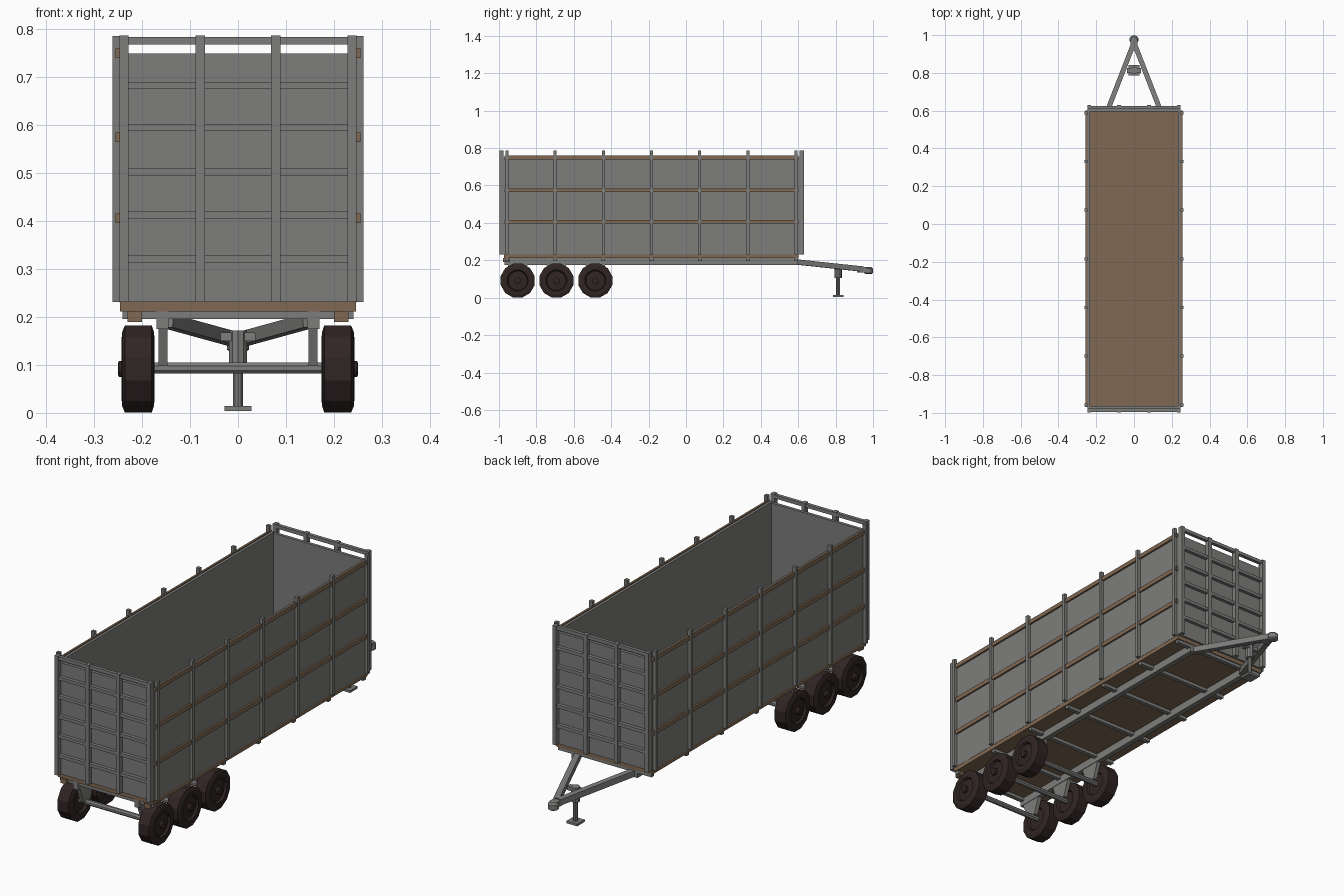
import bpy, bmesh, math
from mathutils import Vector, Matrix

if "Cube" in bpy.data.objects:
    bpy.data.objects.remove(bpy.data.objects["Cube"])


def material(name, rgb):
    m = bpy.data.materials.new(name)
    m.diffuse_color = (*rgb, 1)
    m.use_nodes = True
    m.node_tree.nodes["Principled BSDF"].inputs["Base Color"].default_value = m.diffuse_color
    return m


GREY = material("steel_grey", (0.205, 0.205, 0.2))
BROWN = material("wood_brown", (0.215, 0.14, 0.085))
DARK = material("tyre_dark", (0.03, 0.018, 0.018))


def finish(bm, name, mat):
    bmesh.ops.recalc_face_normals(bm, faces=bm.faces)
    me = bpy.data.meshes.new(name)
    bm.to_mesh(me)
    bm.free()
    me.materials.append(mat)
    ob = bpy.data.objects.new(name, me)
    bpy.context.collection.objects.link(ob)
    return ob


def box(name, mat, x, y, z):
    """Box given by its (low, high) range on each axis."""
    bm = bmesh.new()
    bmesh.ops.create_cube(bm, size=1)
    for v in bm.verts:
        v.co = [(r[0] + r[1]) / 2 + c * (r[1] - r[0]) for c, r in zip(v.co, (x, y, z))]
    return finish(bm, name, mat)


def beam(name, mat, a, b, w, h):
    """Square bar from a to b, width w, height h."""
    a, b = Vector(a), Vector(b)
    d = (b - a).normalized()
    side = d.cross(Vector((0, 0, 1))).normalized()
    up = side.cross(d)
    rot = Matrix((side, d, up)).transposed().to_4x4()
    bm = bmesh.new()
    bmesh.ops.create_cube(bm, size=1)
    bmesh.ops.scale(bm, vec=(w, (b - a).length, h), verts=bm.verts)
    bmesh.ops.transform(bm, matrix=Matrix.Translation((a + b) / 2) @ rot, verts=bm.verts)
    return finish(bm, name, mat)


def lathe(name, mat, profile, centre, axis, n=12):
    """Revolve (radius, offset) points about the x or z axis."""
    bm = bmesh.new()
    rings = []
    for r, o in profile:
        ring = []
        for i in range(n):
            t = math.tau * (i + 0.5) / n
            c, s = r * math.cos(t), r * math.sin(t)
            p = (o, c, s) if axis == "x" else (c, s, o)
            ring.append(bm.verts.new(Vector(centre) + Vector(p)))
        rings.append(ring)
    for a, b in zip(rings, rings[1:]):
        for i in range(n):
            j = (i + 1) % n
            bm.faces.new((a[i], a[j], b[j], b[i]))
    bm.faces.new(rings[0])
    bm.faces.new(rings[-1])
    return finish(bm, name, mat)


def prism(name, mat, yz, x):
    """Side outline (y, z) extruded over an x range."""
    bm = bmesh.new()
    f = bm.faces.new([bm.verts.new((x[0], *p)) for p in yz])
    ext = bmesh.ops.extrude_face_region(bm, geom=[f])["geom"]
    bmesh.ops.translate(bm, vec=(x[1] - x[0], 0, 0),
                        verts=[v for v in ext if isinstance(v, bmesh.types.BMVert)])
    return finish(bm, name, mat)


def span(s, lo, hi):
    return tuple(sorted((s * lo, s * hi)))


POSTS = [-0.957 + 0.2575 * i for i in range(7)]
AXLES = (-0.9, -0.693, -0.485)

# floor
box("floor", BROWN, (-0.246, 0.246), (-0.972, 0.602), (0.211, 0.231))

# side walls with posts and wooden rails
for s in (-1, 1):
    box("side_wall", GREY, span(s, 0.234, 0.247), (-0.968, 0.6), (0.23, 0.755))
    for z in (0.75, 0.575, 0.406):
        box("side_rail", BROWN, span(s, 0.246, 0.2555), (-0.97, 0.602), (z - 0.01, z + 0.01))
    for y in POSTS:
        box("side_post", GREY, span(s, 0.246, 0.262), (y - 0.008, y + 0.008), (0.231, 0.786))

# end gates: panel, uprights and horizontal bars
for name, y0, d in (("tail", -0.968, -1), ("nose", 0.6, 1)):
    def depth(a, b):
        return tuple(sorted((y0 + d * a, y0 + d * b)))
    box(name + "_gate_panel", GREY, (-0.246, 0.246), depth(-0.004, 0.01), (0.231, 0.75))
    for x, w in ((-0.2375, 0.0095), (-0.079, 0.01), (0.079, 0.01), (0.2375, 0.0095)):
        box(name + "_gate_upright", GREY, (x - w, x + w), depth(0.008, 0.03), (0.231, 0.787))
    for z in (0.321, 0.4125, 0.503, 0.595, 0.683):
        box(name + "_gate_bar", GREY, (-0.23, 0.23), depth(0.009, 0.026), (z - 0.0075, z + 0.0075))
    box(name + "_gate_top_bar", GREY, (-0.23, 0.23), depth(0.01, 0.026), (0.768, 0.784))

# chassis: main beams and cross members
for s in (-1, 1):
    box("main_beam", GREY, span(s, 0.145, 0.17), (-0.97, 0.6), (0.175, 0.212))
    box("rear_block", BROWN, span(s, 0.2, 0.231), (-0.978, -0.945), (0.19, 0.212))
for y in POSTS:
    box("cross_member", GREY, (-0.241, 0.241), (y - 0.01, y + 0.01), (0.196, 0.212))

# axles, hangers and wheels
TYRE = ((0.014, 0.25), (0.017, 0.248), (0.017, 0.236), (0.036, 0.233), (0.052, 0.233),
        (0.058, 0.243), (0.079, 0.242), (0.094, 0.236), (0.094, 0.18), (0.079, 0.175),
        (0.056, 0.174), (0.05, 0.185), (0.02, 0.185))
for y in AXLES:
    lathe("axle", GREY, ((0.0125, -0.235), (0.0125, 0.235)), (0, y, 0.0935), "x", 8)
    for s in (-1, 1):
        prism("axle_hanger", GREY, ((y - 0.055, 0.18), (y + 0.055, 0.18), (y + 0.025, 0.098),
                                    (y - 0.025, 0.098)), span(s, 0.147, 0.166))
        lathe("wheel", DARK, [(r, s * o) for r, o in TYRE], (0, y, 0.0915), "x")

# drawbar and coupler
for s in (-1, 1):
    beam("drawbar", GREY, (s * 0.148, 0.58, 0.192), (s * 0.006, 0.945, 0.153), 0.026, 0.028)
box("coupler", GREY, (-0.018, 0.018), (0.915, 0.975), (0.136, 0.163))
lathe("coupler_head", GREY, ((0.018, 0.128), (0.024, 0.132), (0.024, 0.155), (0.016, 0.163)),
      (0, 0.976, 0), "z", 12)

# parking jack
box("jack_bracket", GREY, (-0.036, 0.036), (0.8, 0.825), (0.15, 0.168))
lathe("jack_collar", GREY, ((0.02, 0.105), (0.02, 0.172)), (0, 0.813, 0), "z", 10)
lathe("jack_leg", GREY, ((0.0115, 0.01), (0.0115, 0.11)), (0, 0.813, 0), "z", 10)
box("jack_foot", GREY, (-0.028, 0.028), (0.785, 0.841), (0.004, 0.014))
